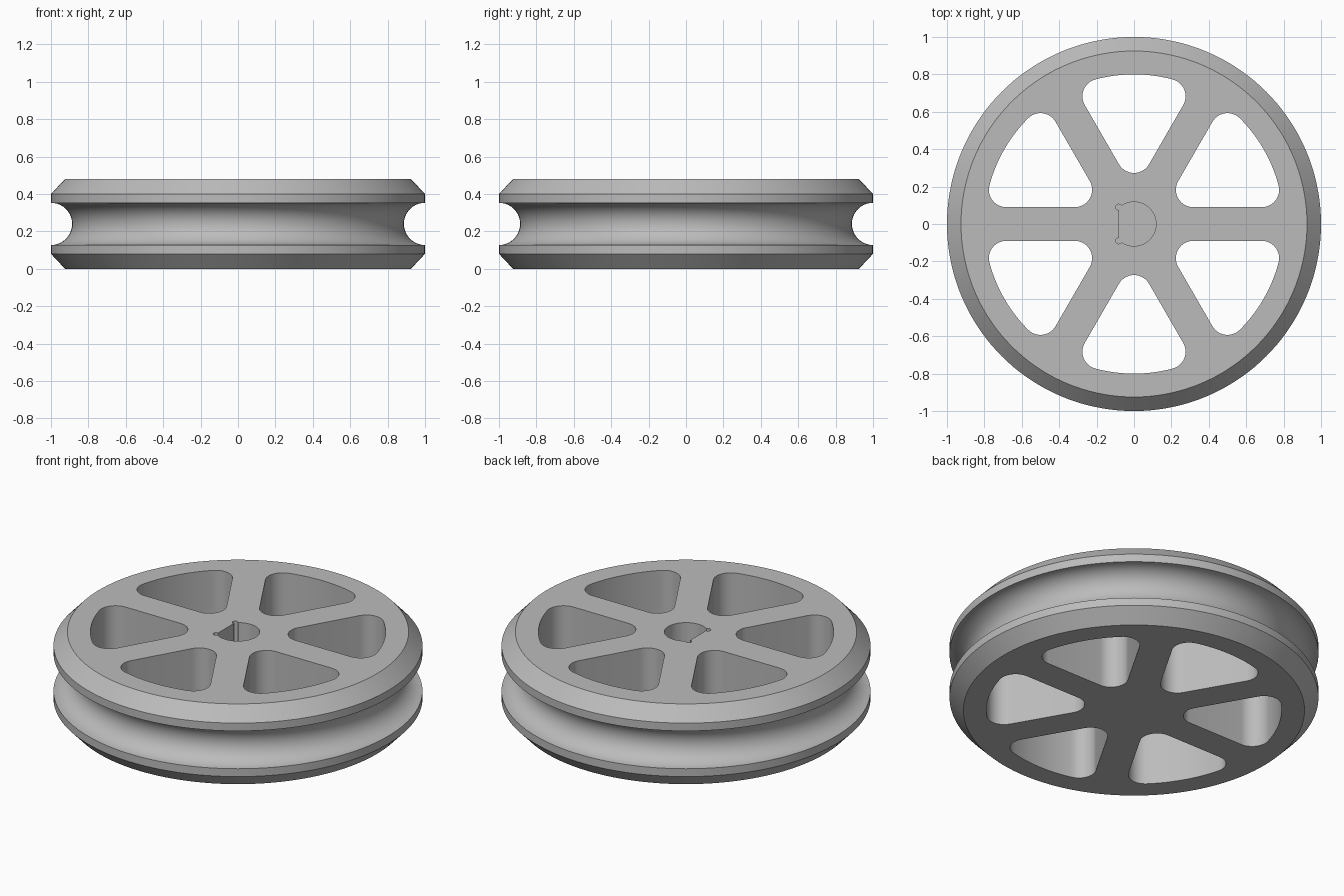
import bpy, bmesh, math
from math import sin, cos, pi, sqrt, asin
from mathutils import Vector, Matrix

if "Cube" in bpy.data.objects:
    bpy.data.objects.remove(bpy.data.objects["Cube"])

H = 0.48          # wheel height
SPOKE = 0.09      # half spoke width
RIM_IN = 0.80     # inner radius of the rim
FIL = 0.093       # window corner radius
BORE_R, FLAT_X, BORE_FLOOR = 0.118, -0.08, 0.12

grey = bpy.data.materials.new("light grey")
grey.diffuse_color = (0.5, 0.5, 0.5, 1)
grey.use_nodes = True
grey.node_tree.nodes["Principled BSDF"].inputs["Base Color"].default_value = grey.diffuse_color


def add_object(name, bm):
    bmesh.ops.recalc_face_normals(bm, faces=bm.faces)
    me = bpy.data.meshes.new(name)
    bm.to_mesh(me)
    bm.free()
    ob = bpy.data.objects.new(name, me)
    bpy.context.collection.objects.link(ob)
    me.materials.append(grey)
    return ob


def arc(cx, cy, r, a0, a1, n):
    return [(cx + r * cos(a0 + (a1 - a0) * i / n),
             cy + r * sin(a0 + (a1 - a0) * i / n)) for i in range(n + 1)]


def extrude(bm, outline, z0, z1):
    face = bm.faces.new([bm.verts.new((x, y, z0)) for x, y in outline])
    res = bmesh.ops.extrude_face_region(bm, geom=[face])
    bmesh.ops.translate(bm, vec=(0, 0, z1 - z0),
                        verts=[g for g in res["geom"] if isinstance(g, bmesh.types.BMVert)])


def cut(ob, cutter):
    mod = ob.modifiers.new("cut", "BOOLEAN")
    mod.operation, mod.solver, mod.object = "DIFFERENCE", "EXACT", cutter
    bpy.context.view_layer.objects.active = ob
    bpy.ops.object.modifier_apply(modifier=mod.name)
    bpy.data.objects.remove(cutter)


# Wheel body: chamfered disc with a half-round rope groove, turned about z
profile = [(0.925, 0), (1, 0.08)]
profile += arc(1, H / 2, 0.113, -pi / 2, -3 * pi / 2, 20)
profile += [(1, H - 0.08), (0.925, H)]
bm = bmesh.new()
N = 144
rings = [[bm.verts.new((r * cos(2 * pi * i / N), r * sin(2 * pi * i / N), z))
          for i in range(N)] for r, z in profile]
for a, b in zip(rings, rings[1:]):
    for i in range(N):
        j = (i + 1) % N
        bm.faces.new((a[i], a[j], b[j], b[i]))
bm.faces.new(rings[0])
bm.faces.new(rings[-1])
wheel = add_object("pulley_wheel", bm)

# Six rounded windows between the spokes, each drawn about the x axis
inner = 2 * (SPOKE + FIL)                       # inner corner centre distance
half = pi / 6 - asin((SPOKE + FIL) / (RIM_IN - FIL))   # outer corner centre angle
cx, cy = (RIM_IN - FIL) * cos(half), (RIM_IN - FIL) * sin(half)
window = arc(inner, 0, FIL, 2 * pi / 3, 4 * pi / 3, 14)
window += arc(cx, -cy, FIL, -2 * pi / 3, -half, 12)
window += arc(0, 0, RIM_IN, -half, half, 16)[1:-1]
window += arc(cx, cy, FIL, half, 2 * pi / 3, 12)
bm = bmesh.new()
for k in range(6):
    rot = Matrix.Rotation(pi / 6 + k * pi / 3, 2)
    extrude(bm, [rot @ Vector(p) for p in window], -0.1, H + 0.1)
cut(wheel, add_object("window_cutter", bm))

# Blind D-shaped shaft bore
end = math.acos(FLAT_X / BORE_R)
bm = bmesh.new()
extrude(bm, arc(0, 0, BORE_R, -end, end, 48), BORE_FLOOR, H + 0.1)
cut(wheel, add_object("bore_cutter", bm))

# Small relief holes at the two corners of the bore
for s in (-1, 1):
    bm = bmesh.new()
    ring = arc(-0.082, s * sqrt(BORE_R ** 2 - FLAT_X ** 2) * 1.04, 0.016, 0, 2 * pi, 16)[:-1]
    extrude(bm, ring, BORE_FLOOR, H + 0.1)
    cut(wheel, add_object("relief_cutter", bm))

# Smooth curved walls, keep the hard rims
bpy.ops.object.select_all(action="DESELECT")
wheel.select_set(True)
bpy.context.view_layer.objects.active = wheel
bpy.ops.object.shade_smooth_by_angle(angle=math.radians(30))
